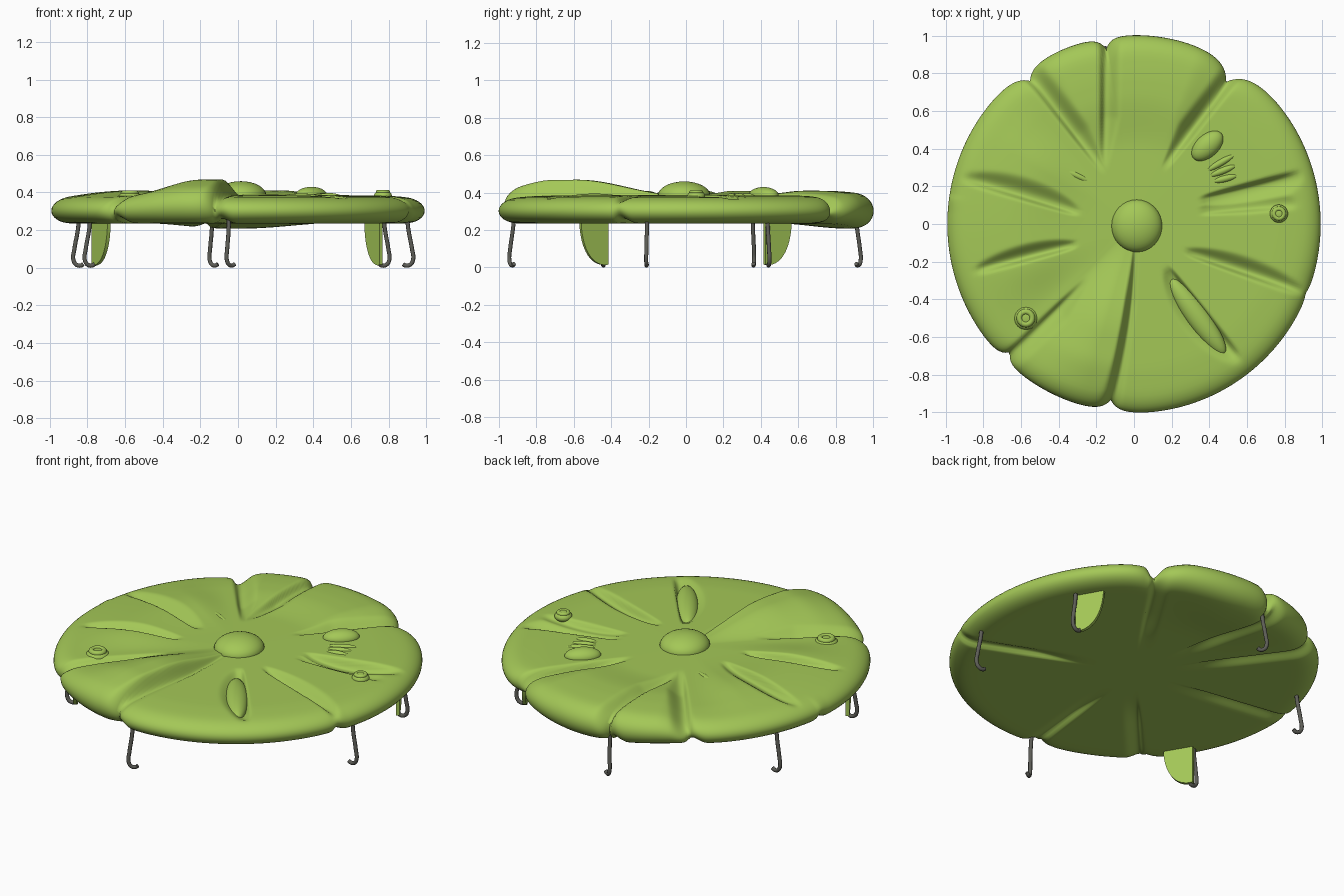
import bpy, bmesh, math
from mathutils import Vector, Matrix

cube = bpy.data.objects.get("Cube")
if cube:
    bpy.data.objects.remove(cube)


def material(name, color):
    m = bpy.data.materials.new(name)
    m.use_nodes = True
    m.diffuse_color = color
    m.node_tree.nodes["Principled BSDF"].inputs["Base Color"].default_value = color
    return m


GREEN = material("leaf green", (0.37, 0.575, 0.095, 1))
GREY = material("dark grey", (0.11, 0.11, 0.095, 1))


def finish(bm, name, mat, angle=45):
    bmesh.ops.recalc_face_normals(bm, faces=bm.faces)
    mesh = bpy.data.meshes.new(name)
    bm.to_mesh(mesh)
    bm.free()
    mesh.materials.append(mat)
    ob = bpy.data.objects.new(name, mesh)
    bpy.context.collection.objects.link(ob)
    bpy.context.view_layer.objects.active = ob
    ob.select_set(True)
    bpy.ops.object.shade_smooth_by_angle(angle=math.radians(angle))
    ob.select_set(False)


def smooth(a, b, x):
    t = max(0, min(1, (x - a) / (b - a)))
    return t * t * (3 - 2 * t)


# Grooves: start, end, signed width (steep wall on the line), depth, open to the rim
GROOVES = [
    ((.36, .13), (.88, .265), -.15, .055, False),
    ((.36, .065), (.86, .1), .13, .035, False),
    ((.28, -.15), (.9, -.365), .09, .05, False),
    ((.18, -.24), (.56, -.72), -.14, .06, False),
    ((-.3, .06), (-.9, .24), -.11, .05, False),
    ((-.31, -.11), (-.84, -.25), -.08, .05, False),
    ((-.16, .3), (-.155, 1.1), -.09, .045, True),
    ((-.16, .28), (-.6, .84), -.1, .04, True),
    ((.16, .3), (.58, .84), .09, .055, True),
    ((-.25, -.3), (-.72, -.75), .09, .03, True),
    ((.02, -.1), (-.13, -1.05), .05, .02, True),
]
# Rim notches: angle, depth, width in degrees
NOTCHES = [(57, .1, 4), (99, .06, 2), (126, .06, 3), (226, .05, 2), (262.5, .06, 2.5), (338, .01, 2)]
BOTTOM_CREASES = [57, 101, 127, 172, 228, 264, 338]


def groove_depth(x, y):
    total = 0
    for a, b, w, depth, opened in GROOVES:
        a, b = Vector(a), Vector(b)
        line = b - a
        p = Vector((x, y)) - a
        t = p.dot(line) / line.length_squared
        if not 0 < t < 1:
            continue
        v = (line.x * p.y - line.y * p.x) / line.length / w
        taper = min(1, 3 * t) if opened else math.sin(math.pi * t) ** 0.6
        edge = .026 / abs(w)
        if -edge < v < 1:
            cut = smooth(-edge, 0, v) * (1 - smooth(.1, .2 + .8 * taper, v))
            total = max(total, depth * taper * cut)
    return total


def top_height(x, y):
    r = math.hypot(x, y)
    a = math.degrees(math.atan2(y, x)) % 360
    z = .382 + .008 * (1 - r) - .012 * smooth(.75, 1, r)
    # raised front wedge with one steep side, lower again toward the rim
    edge = 262.5 + 9 * (1 - r)
    wedge = smooth(225, 254, a) * (1 - smooth(edge - 4, edge + 1, a))
    z += .084 * wedge * smooth(.05, .6, r) * (1 - .35 * smooth(.72, .98, r))
    # fuller side and back lobes
    z += .025 * smooth(130, 150, a) * (1 - smooth(200, 222, a)) * math.exp(-((r - .6) / .22) ** 2)
    z += .026 * smooth(58, 70, a) * (1 - smooth(115, 125, a)) * smooth(.4, .7, r)
    return z - groove_depth(x, y)


def bottom_height(r, deg):
    z = .235 - .027 * smooth(57, 88, deg) * (1 - smooth(94, 122, deg)) * smooth(.5, .85, r)
    for c in BOTTOM_CREASES:
        v = (deg - c) * math.pi / 180 * r
        if -.02 < v < .08:
            z += .028 * smooth(.25, .6, r) * smooth(-.02, 0, v) * (1 - smooth(0, .08, v))
    return z


def rim_radius(deg):
    r = .992 + .012 * math.sin(math.radians(deg)) ** 2
    for c, depth, w in NOTCHES:
        r -= depth * math.exp(-abs(deg - c) / w)
    return r


# Lobed disc body: rings from the top centre, around the rim, to the bottom centre
SEG, INNER, RIM = 480, 54, 16
EDGE = .885
profile = [(EDGE * i / INNER, 1) for i in range(1, INNER)]
for i in range(RIM + 1):
    phi = math.pi * (.5 - i / RIM)
    profile.append((EDGE + (1 - EDGE) * math.cos(phi) ** .9 if 0 < i < RIM else EDGE, math.sin(phi)))
profile += [(EDGE * i / 24, -1) for i in range(23, 0, -1)]
bm = bmesh.new()
rings = []
for u, s in profile:
    ring = []
    for k in range(SEG):
        deg = k * 360 / SEG
        r = u * rim_radius(deg)
        x, y = r * math.cos(math.radians(deg)), r * math.sin(math.radians(deg))
        low = bottom_height(r, deg)
        high = top_height(x, y) if s > -1 else low
        ring.append(bm.verts.new((x, y, (high + low + s * (high - low)) / 2)))
    rings.append(ring)
for a, b in zip(rings, rings[1:]):
    for k in range(SEG):
        n = (k + 1) % SEG
        bm.faces.new((a[k], a[n], b[n], b[k]))
for ring, z in ((rings[0], top_height(0, 0)), (rings[-1], .235)):
    pole = bm.verts.new((0, 0, z))
    for k in range(SEG):
        bm.faces.new((ring[k], ring[(k + 1) % SEG], pole))
# soften the groove walls
for _ in range(2):
    bmesh.ops.smooth_vert(bm, verts=bm.verts, factor=.4, use_axis_z=True)
finish(bm, "lobed_disc", GREEN, 100)


# Rounded lumps resting on the top
def lump(name, loc, size, turn=0):
    bm = bmesh.new()
    bmesh.ops.create_uvsphere(bm, u_segments=32, v_segments=16, radius=1)
    bm.transform(Matrix.Translation(loc) @ Matrix.Rotation(math.radians(turn), 4, 'Z')
                 @ Matrix.Diagonal((*size, 1)))
    finish(bm, name, GREEN)


lump("centre_dome", (.015, -.01, .385), (.135, .14, .075))
lump("oval_bump", (.39, .415, .385), (.1, .06, .045), 42)
lump("slot_leaf", (.335, -.49, .345), (.25, .062, .05), -54)
lump("side_ridge", (-.44, .2, .365), (.13, .035, .035), -32)
lump("thin_ridge", (-.31, .26, .375), (.09, .02, .022), -25)
for i in range(3):
    lump(f"finger_{i + 1}", (.46 + .012 * i, .325 - .042 * i, .375), (.09 - .01 * i, .02, .022), 30 - 8 * i)


# Small ringed buttons
def button(name, x, y, z, r):
    lump(name + "_base", (x, y, z - .02), (r * 1.2, r * 1.2, .03))
    bm = bmesh.new()
    steps, sides = 24, 10
    loops = []
    for i in range(steps):
        a = 2 * math.pi * i / steps
        loops.append([bm.verts.new((
            x + math.cos(a) * r * (.65 + .3 * math.cos(b)),
            y + math.sin(a) * r * (.65 + .3 * math.cos(b)),
            z + .3 * r * math.sin(b)))
            for b in (2 * math.pi * j / sides for j in range(sides))])
    for i in range(steps):
        a, b = loops[i], loops[(i + 1) % steps]
        for j in range(sides):
            n = (j + 1) % sides
            bm.faces.new((a[j], b[j], b[n], a[n]))
    finish(bm, name + "_ring", GREEN)


button("right_button", .77, .055, .402, .04)
button("left_button", -.575, -.5, .395, .052)


# Hooked legs: top position and sideways curl of the tip
def hook(name, x, y, curl):
    out = Vector((x, y, 0)).normalized()
    c = Vector((*curl, 0))
    base = Vector((x, y, 0))
    path = [base - out * .012 + Vector((0, 0, .27)), base - out * .004 + Vector((0, 0, .2)),
            base + out * .008 - c * .2 + Vector((0, 0, .1)),
            base + out * .012 - c * .25 + Vector((0, 0, .042)),
            base + out * .008 + c * .1 + Vector((0, 0, .016)),
            base + c * .6 + Vector((0, 0, .012)), base + c * .95 + Vector((0, 0, .02))]
    cu = bpy.data.curves.new(name, 'CURVE')
    cu.dimensions = '3D'
    cu.bevel_depth = .011
    cu.bevel_resolution = 3
    cu.resolution_u = 6
    cu.use_fill_caps = True
    sp = cu.splines.new('BEZIER')
    sp.bezier_points.add(len(path) - 1)
    for bp, co in zip(sp.bezier_points, path):
        bp.co = co
        bp.handle_left_type = bp.handle_right_type = 'AUTO'
    cu.materials.append(GREY)
    bpy.context.collection.objects.link(bpy.data.objects.new(name, cu))


hook("front_hook", -.05, -.93, (.035, .01))
hook("back_hook", -.14, .92, (.035, -.01))
hook("right_hook", .91, -.21, (-.035, .0))
hook("left_hook", -.855, .36, (.035, .0))
hook("front_left_hook", -.795, -.44, (.035, .0))
hook("back_right_hook", .785, .44, (-.035, .0))


# Hanging half-leaf flaps beside two of the hooks
def flap(name, start, end):
    bm = bmesh.new()
    a, b = Vector((*start, 0)), Vector((*end, 0))
    across = b - a
    normal = Vector((-across.y, across.x, 0)).normalized() * .01
    outline = [(0, .27)] + [(math.cos(t) ** .8, .25 - .238 * math.sin(t))
                            for t in (math.pi / 2 * i / 16 for i in range(16))] + [(.12, .012), (0, .016)]
    verts = [bm.verts.new(a + across * s - normal + Vector((0, 0, z))) for s, z in outline]
    face = bm.faces.new(verts)
    moved = bmesh.ops.extrude_face_region(bm, geom=[face])["geom"]
    bmesh.ops.translate(bm, vec=normal * 2, verts=[v for v in moved if isinstance(v, bmesh.types.BMVert)])
    finish(bm, name, GREEN)


flap("front_left_flap", (-.77, -.42), (-.685, -.565))
flap("back_right_flap", (.76, .42), (.68, .56))
